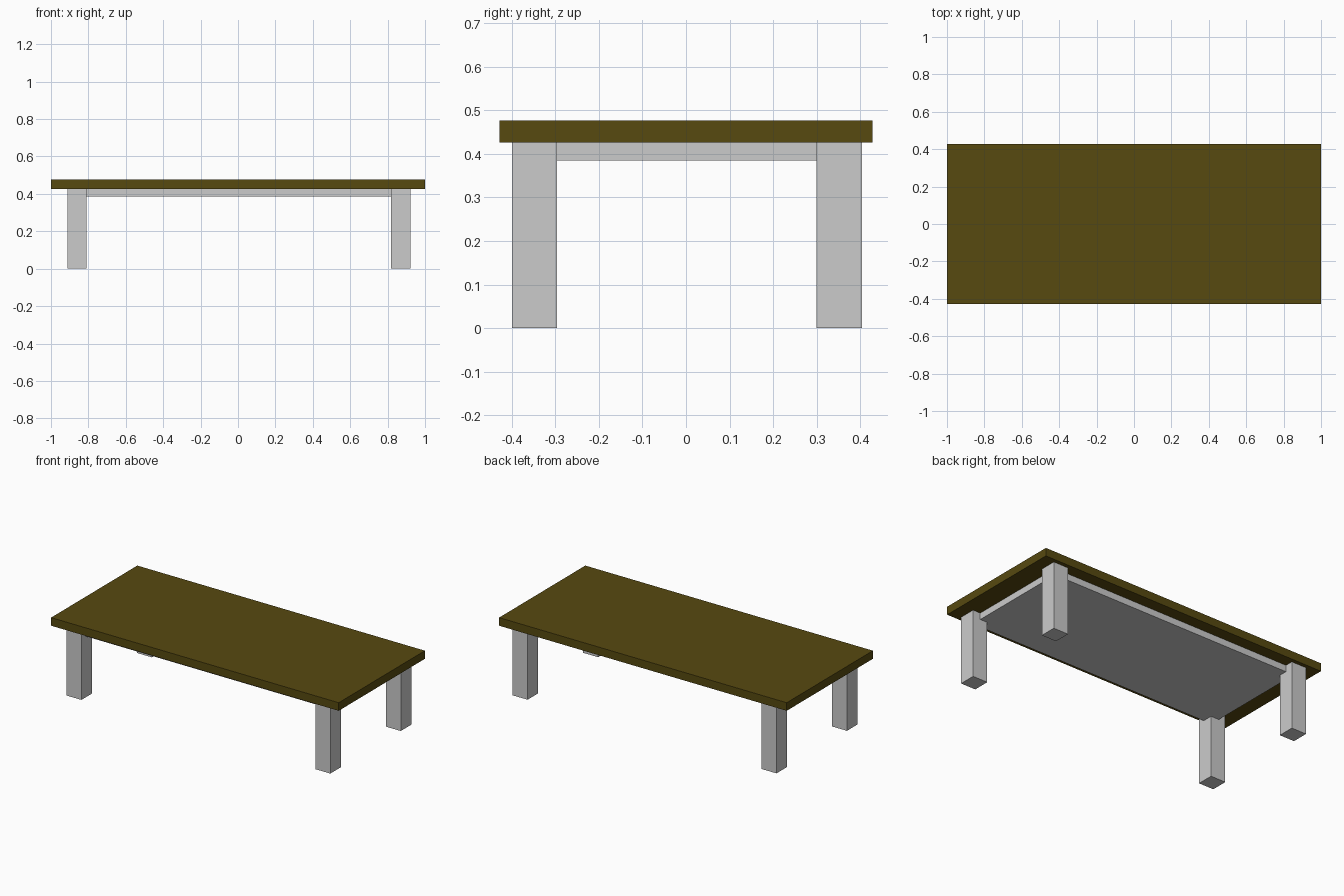
import bpy

if "Cube" in bpy.data.objects:
    bpy.data.objects.remove(bpy.data.objects["Cube"])


def box(name, x, y, z):
    """Box spanning the given (min, max) ranges."""
    spans = (x, y, z)
    bpy.ops.mesh.primitive_cube_add(size=1, location=[(a + b) / 2 for a, b in spans])
    obj = bpy.context.object
    obj.name = name
    obj.scale = [b - a for a, b in spans]
    bpy.ops.object.transform_apply(location=False, rotation=False, scale=True)
    return obj


TOP_Z, UNDER_Z, APRON_Z = 0.477, 0.426, 0.385

# Brown table top
wood = bpy.data.materials.new("brown_wood")
wood.diffuse_color = (0.095, 0.067, 0.005, 1)
wood.use_nodes = True
wood.node_tree.nodes["Principled BSDF"].inputs["Base Color"].default_value = wood.diffuse_color
top = box("table_top", (-1, 1), (-0.428, 0.428), (UNDER_Z, TOP_Z))
top.data.materials.append(wood)

# Supporting slab running between the leg centres
box("under_panel", (-0.865, 0.87), (-0.36, 0.353), (APRON_Z, UNDER_Z))

# Four square legs
leg_x = {"left": (-0.912, -0.809), "right": (0.819, 0.922)}
leg_y = {"front": (-0.40, -0.296), "back": (0.30, 0.404)}
for depth, y in leg_y.items():
    for side, x in leg_x.items():
        box(f"{depth}_{side}_leg", x, y, (0, UNDER_Z))
